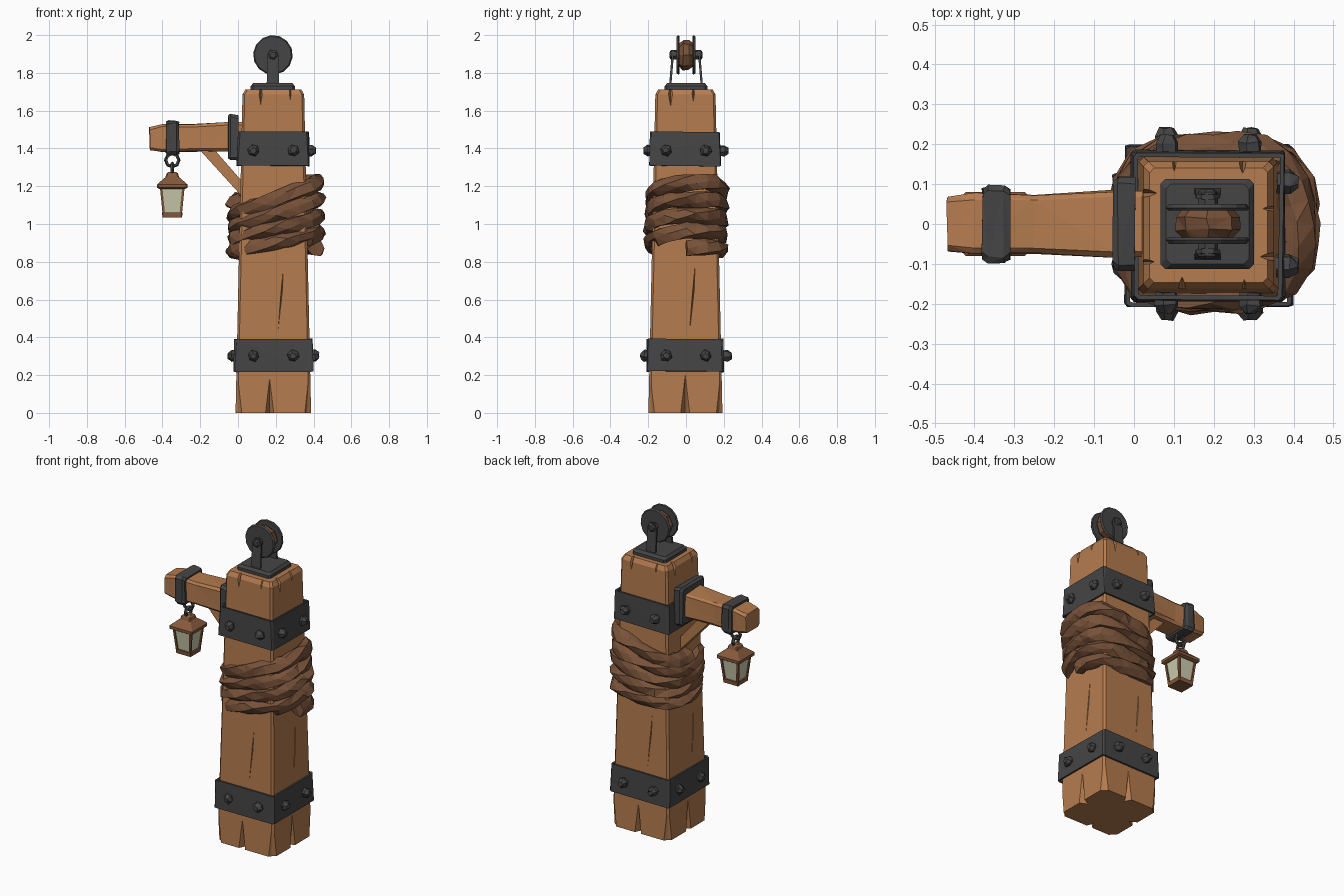
import bpy, bmesh, math, random
from mathutils import Vector

random.seed(4)
if "Cube" in bpy.data.objects:
    bpy.data.objects.remove(bpy.data.objects["Cube"])


def material(name, rgb):
    m = bpy.data.materials.new(name)
    m.use_nodes = True
    m.diffuse_color = (*rgb, 1)
    m.node_tree.nodes["Principled BSDF"].inputs["Base Color"].default_value = (*rgb, 1)
    return m


WOOD = material("warm wood", (0.46, 0.2, 0.078))
IRON = material("dark iron", (0.06, 0.06, 0.062))
ROPE = material("rope brown", (0.19, 0.085, 0.042))
LAMP = material("lantern brown", (0.24, 0.1, 0.045))
GLASS = material("pale glass", (0.6, 0.6, 0.42))
CX = 0.187


def finish(name, bm, mat):
    bmesh.ops.recalc_face_normals(bm, faces=bm.faces)
    me = bpy.data.meshes.new(name)
    bm.to_mesh(me)
    bm.free()
    me.materials.append(mat)
    ob = bpy.data.objects.new(name, me)
    bpy.context.collection.objects.link(ob)
    return ob


def loft(name, rings, mat, caps=True, jitter=0):
    """Skin a list of equal point rings."""
    bm = bmesh.new()
    rows = [[bm.verts.new(Vector(p) + Vector([random.uniform(-jitter, jitter) for _ in "xyz"]))
             for p in r] for r in rings]
    n = len(rows[0])
    for a, b in zip(rows, rows[1:]):
        for i in range(n):
            j = (i + 1) % n
            bm.faces.new((a[i], a[j], b[j], b[i]))
    if caps:
        bm.faces.new(rows[0])
        bm.faces.new(rows[-1])
    if jitter:
        bmesh.ops.triangulate(bm, faces=bm.faces)
    return finish(name, bm, mat)


def hull(name, points, mat):
    bm = bmesh.new()
    for p in points:
        bm.verts.new(p)
    bmesh.ops.convex_hull(bm, input=bm.verts)
    return finish(name, bm, mat)


def rect(u, v, hu, hv, c):
    """Rectangle with chamfered corners."""
    pts = []
    for su, sv in ((1, 1), (-1, 1), (-1, -1), (1, -1)):
        pair = [(u + su * hu, v + sv * (hv - c)), (u + su * (hu - c), v + sv * hv)]
        pts += pair if su == sv else pair[::-1]
    return pts


def upright(name, cx, cy, levels, mat, chamfer=0.012, **kw):
    rings = [[(x, y, z) for x, y in rect(cx, cy, hx, hy, chamfer)] for z, hx, hy in levels]
    return loft(name, rings, mat, **kw)


def along_x(name, levels, mat, chamfer=0.015, **kw):
    rings = [[(x, y, z) for y, z in rect(0, zc, hy, hz, chamfer)] for x, zc, hy, hz in levels]
    return loft(name, rings, mat, **kw)


def spindle(name, centre, axis, stations, sides, mat, jitter=0):
    """Round part with (distance, radius) stations along an axis."""
    axis = Vector(axis).normalized()
    u = axis.orthogonal().normalized()
    v = axis.cross(u)
    turn = [2 * math.pi * i / sides for i in range(sides)]
    rings = [[Vector(centre) + axis * d + (u * math.cos(t) + v * math.sin(t)) * r for t in turn]
             for d, r in stations]
    return loft(name, rings, mat, jitter=jitter)


# Tapered post
def half(z):
    return 0.2 - 0.037 * min(z, 1.7) / 1.7


heights = (0, 0.2, 0.42, 0.8, 1.25, 1.5, 1.685)
post = upright("post", CX, -0.003, [(z, half(z), half(z) - 0.004) for z in heights]
               + [(1.712, 0.148, 0.144)], WOOD)

# Split ends and cracks carved into the post
cutters = []
for ax, ay in ((1, 0), (-1, 0), (0, 1), (0, -1)):
    n, t = Vector((ax, ay, 0)), Vector((-ay, ax, 0))

    def at(side, out, z):
        return Vector((CX, -0.003, z)) + t * side + n * out

    def wedge(side, width, depth, z0, z1):
        o = half(z0) + 0.01
        pts = [at(side - width, o, z0), at(side + width, o, z0),
               at(side, o - depth - 0.01, z0), at(side, half(z1), z1), at(side, o + 0.03, z0)]
        cutters.append(hull("split_cutter", pts, WOOD))

    wedge(random.uniform(-0.02, 0.02), 0.03, 0.05, -0.01, 0.2)
    wedge(random.uniform(-0.1, -0.06), 0.022, 0.04, 1.73, 1.62)
    wedge(random.uniform(0.04, 0.1), 0.018, 0.035, 1.73, 1.65)
    s = random.uniform(0.04, 0.09)
    o = half(0.6)
    cutters.append(hull("crack_cutter", [at(s - 0.02, o, 0.43), at(s + 0.012, o, 0.82),
                                         at(s - 0.009, o + 0.02, 0.62), at(s + 0.009, o + 0.02, 0.66),
                                         at(s, o - 0.025, 0.64)], WOOD))
    # Chipped foot corner
    c = half(0)
    cutters.append(hull("corner_cutter", [at(c - 0.05, c + 0.02, -0.01), at(c + 0.02, c - 0.05, -0.01),
                                          at(c + 0.03, c + 0.03, -0.01), at(c - 0.012, c - 0.008, 0.2),
                                          at(c - 0.022, c - 0.022, -0.01)], WOOD))
for cut in cutters:
    cut.hide_render = True
    mod = post.modifiers.new("cut", "BOOLEAN")
    mod.operation, mod.object, mod.solver = "DIFFERENCE", cut, "EXACT"
bpy.context.view_layer.update()
carved = bpy.data.meshes.new_from_object(post.evaluated_get(bpy.context.evaluated_depsgraph_get()))
post.modifiers.clear()
post.data = carved
for cut in cutters:
    bpy.data.objects.remove(cut)


# Iron bands with studs
def band(name, z0, z1, h0, h1, stud_z, sides):
    ob = upright(name, CX, -0.004, [(z0, h0, h0 - 0.004), (z1, h1, h1 - 0.004)], IRON,
                 chamfer=0.01, caps=False, jitter=0.004)
    mod = ob.modifiers.new("thickness", "SOLIDIFY")
    mod.thickness = 0.012
    h = (h0 + h1) / 2
    for ax, ay in sides:
        for s in (-0.105, 0.105):
            pos = (CX + ax * h + abs(ay) * s, ay * h + abs(ax) * s, stud_z)
            spindle(name + "_stud", pos, (ax, ay, 0),
                    [(-0.02, 0.028), (0.012, 0.031), (0.032, 0.017)], 6, IRON, jitter=0.003)


band("lower_band", 0.218, 0.39, 0.211, 0.207, 0.303, ((1, 0), (-1, 0), (0, 1), (0, -1)))
band("upper_band", 1.308, 1.487, 0.195, 0.188, 1.388, ((1, 0), (0, 1), (0, -1)))


# Coiled rope, tilted up towards the left side
def rope_point(t):
    a = 2 * math.pi * t
    c, s = math.cos(a), math.sin(a)
    k = (abs(c) ** 3.2 + abs(s) ** 3.2) ** (-1 / 3.2)
    f = t / 4.5
    return Vector((0.2 + 0.216 * k * c, 0.003 + 0.18 * k * s, 0.845 + 0.345 * f + (0.025 + 0.05 * f) * c))


rings = []
steps = 108
for i in range(steps + 1):
    t = 4.5 * i / steps
    p = rope_point(t)
    d = (rope_point(t + 0.01) - rope_point(t - 0.01)).normalized()
    side = d.cross(Vector((0, 0, 1))).normalized()
    up = side.cross(d)
    twist = i * 0.28
    ring = []
    for j in range(6):
        a = twist + j * math.pi / 3
        r = 0.048 if j % 2 else 0.038
        ring.append(p + side * math.cos(a) * r + up * math.sin(a) * r)
    rings.append(ring)
loft("rope_coil", rings, ROPE, jitter=0.006)

# Side arm, its wall plate, strap and brace
along_x("arm", [(-0.468, 1.452, 0.068, 0.06), (-0.4, 1.455, 0.077, 0.074), (-0.25, 1.457, 0.074, 0.072),
                (-0.05, 1.461, 0.083, 0.076), (0.05, 1.461, 0.083, 0.076)], WOOD, jitter=0.003)
along_x("arm_plate", [(-0.054, 1.462, 0.108, 0.112), (-0.04, 1.462, 0.118, 0.122),
                      (0.002, 1.455, 0.118, 0.118)], IRON, jitter=0.003)
along_x("arm_strap", [(-0.38, 1.457, 0.088, 0.084), (-0.365, 1.457, 0.097, 0.09),
                      (-0.325, 1.457, 0.097, 0.09), (-0.312, 1.457, 0.088, 0.084)], IRON, jitter=0.003)
hull("arm_brace", [(x, y, z) for y in (-0.035, 0.035)
                   for x, z in ((-0.21, 1.4), (-0.13, 1.4), (0.04, 1.205), (0.04, 1.125))], WOOD)

# Hanging links
LX = -0.348
for z, spin, r in ((1.338, 0, 0.034), (1.292, math.pi / 2, 0.028)):
    bpy.ops.mesh.primitive_torus_add(major_segments=8, minor_segments=5, major_radius=r, minor_radius=0.01,
                                     location=(LX, 0, z), rotation=(math.pi / 2, 0, spin))
    link = bpy.context.object
    link.name = "lantern_link"
    link.data.materials.append(IRON)

# Lantern
upright("lantern_roof", LX, 0, [(1.186, 0.07, 0.07), (1.192, 0.08, 0.08), (1.21, 0.08, 0.08),
                                (1.248, 0.036, 0.036), (1.268, 0.03, 0.03), (1.276, 0.02, 0.02)],
        LAMP, chamfer=0.006)
upright("lantern_glass", LX, 0, [(1.05, 0.043, 0.043), (1.19, 0.058, 0.058)], GLASS, chamfer=0.004)
upright("lantern_base", LX, 0, [(1.035, 0.052, 0.052), (1.06, 0.054, 0.054)], LAMP, chamfer=0.004)
for sx in (-1, 1):
    for sy in (-1, 1):
        corners = [(LX + sx * (h - a), sy * (h - b), z) for z, h in ((1.05, 0.051), (1.19, 0.065))
                   for a in (0, 0.013) for b in (0, 0.013)]
        hull("lantern_corner_bar", corners, LAMP)

# Pulley on top
upright("pulley_base", CX - 0.003, 0, [(1.705, 0.117, 0.113), (1.73, 0.117, 0.113), (1.746, 0.104, 0.1)], IRON)
HUB = (CX - 0.002, 0, 1.895)
spindle("pulley_spool", HUB, (0, 1, 0), [(-0.045, 0.055), (-0.015, 0.08), (0.015, 0.08), (0.045, 0.055)],
        8, ROPE, jitter=0.004)
for s in (-1, 1):
    spindle("pulley_disc", HUB, (0, s, 0), [(0.034, 0.1), (0.04, 0.105), (0.05, 0.098)], 14, IRON)
    hull("pulley_arm", [(HUB[0] + x, s * (y + dy), z) for dy in (0, 0.012)
                        for x, y, z in ((-0.033, 0.077, 1.74), (0.033, 0.077, 1.74), (-0.03, 0.064, 1.9),
                                        (0.03, 0.064, 1.9), (-0.016, 0.062, 1.922), (0.016, 0.062, 1.922))], IRON)
    spindle("pulley_axle", HUB, (0, s, 0), [(0.03, 0.026), (0.08, 0.026), (0.087, 0.016)], 6, IRON)
